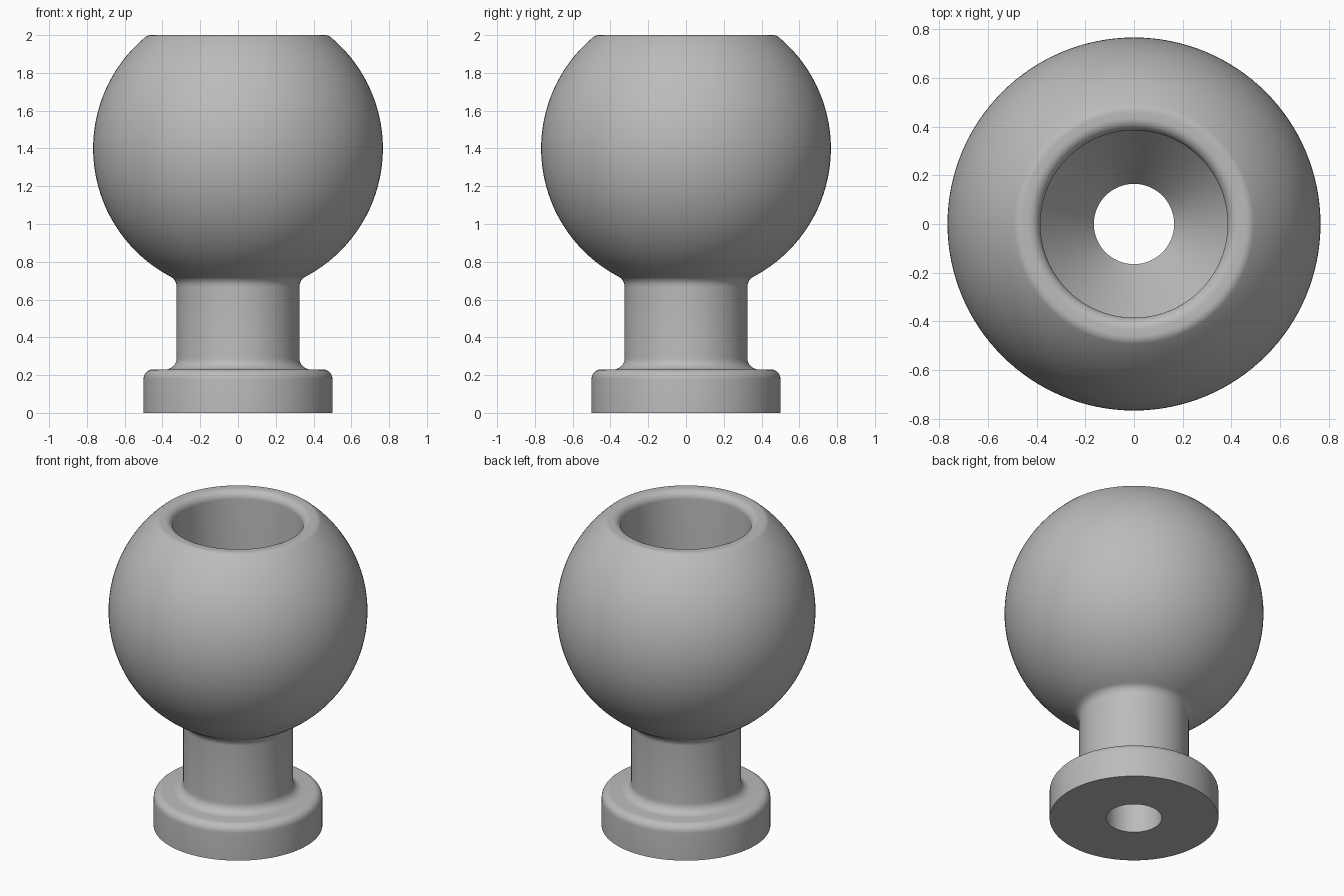
import bpy
import bmesh
from math import sin, cos, hypot, atan2, radians, sqrt, pi

cube = bpy.data.objects.get("Cube")
if cube:
    bpy.data.objects.remove(cube)

grey = bpy.data.materials.new("plain grey")
grey.use_nodes = True
colour = (0.5, 0.5, 0.5, 1)
grey.diffuse_color = colour
grey.node_tree.nodes["Principled BSDF"].inputs["Base Color"].default_value = colour


def arc(r, z, radius, start, end, steps=8):
    """Points (radius, height) along a circular arc, angles in radians."""
    angles = [start + (end - start) * i / steps for i in range(steps + 1)]
    return [(r + radius * cos(a), z + radius * sin(a)) for a in angles]


def lathe(name, profile, steps=128):
    """Closed profile turned around the z axis."""
    bm = bmesh.new()
    rings = [[bm.verts.new((r * cos(2 * pi * i / steps), r * sin(2 * pi * i / steps), z))
              for i in range(steps)] for r, z in profile]
    for k, ring in enumerate(rings):
        above = rings[(k + 1) % len(rings)]
        for i in range(steps):
            j = (i + 1) % steps
            bm.faces.new((ring[i], ring[j], above[j], above[i]))
    bmesh.ops.recalc_face_normals(bm, faces=bm.faces)
    mesh = bpy.data.meshes.new(name)
    bm.to_mesh(mesh)
    bm.free()
    mesh.materials.append(grey)
    obj = bpy.data.objects.new(name, mesh)
    bpy.context.collection.objects.link(obj)
    bpy.context.view_layer.objects.active = obj
    obj.select_set(True)
    bpy.ops.object.shade_smooth_by_angle(angle=radians(30))
    obj.select_set(False)
    return obj


# Main sizes
ball, ball_z, top = 0.767, 1.4, 2.0
neck, foot, foot_top = 0.325, 0.5, 0.23
hole, bore = 0.165, 0.385
cove, edge = 0.06, 0.05

# Centres of the roundings where the ball meets the neck and the flat top
cove_r = neck + cove
cove_z = ball_z - sqrt((ball + cove) ** 2 - cove_r ** 2)
rim_z = top - edge
rim_r = sqrt((ball - edge) ** 2 - (rim_z - ball_z) ** 2)
low = atan2(cove_z - ball_z, cove_r)
high = atan2(rim_z - ball_z, rim_r)

# Foot, neck, ball, rounded rim, then down the stepped bore
profile = [(hole, 0), (foot, 0)]
profile += arc(foot - edge, foot_top - edge, edge, 0, pi / 2)
profile += arc(cove_r, foot_top + cove, cove, 1.5 * pi, pi)
profile += arc(cove_r, cove_z, cove, pi, low + pi)
profile += arc(0, ball_z, ball, low, high, 64)[1:-1]
profile += arc(rim_r, rim_z, edge, high, pi / 2)
profile += arc(bore + edge, rim_z, edge, pi / 2, pi)
profile += [(bore, 1.1), (hole, 0.8)]

lathe("ball_knob", profile)
